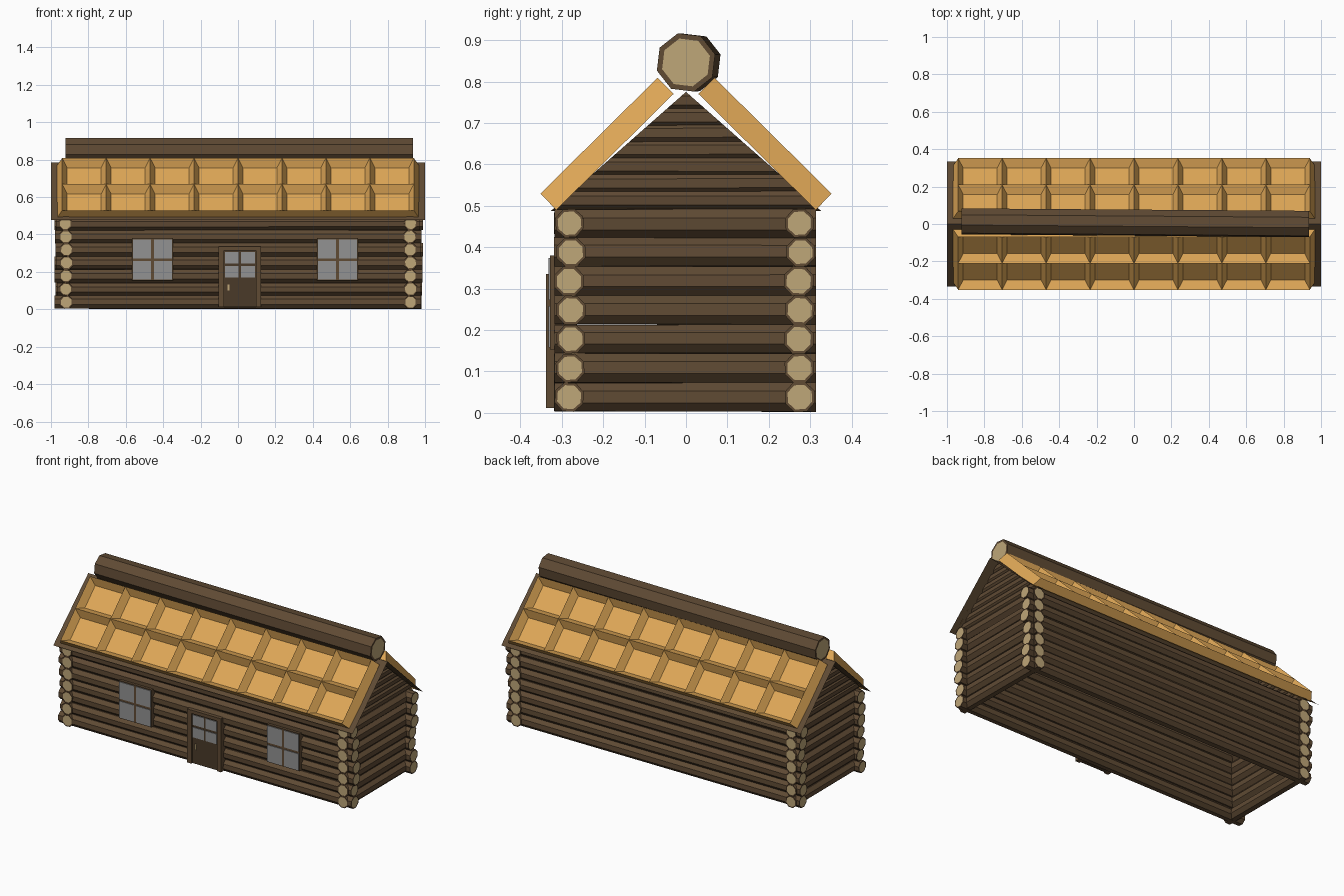
import bpy, bmesh, math, random
from mathutils import Vector

if "Cube" in bpy.data.objects:
    bpy.data.objects.remove(bpy.data.objects["Cube"])
random.seed(4)


def mat(name, rgb):
    m = bpy.data.materials.new(name)
    m.diffuse_color = (*rgb, 1)
    m.use_nodes = True
    m.node_tree.nodes["Principled BSDF"].inputs["Base Color"].default_value = m.diffuse_color
    return m


BARK = mat("bark brown", (0.115, 0.069, 0.034))
CUT = mat("cut wood tan", (0.52, 0.385, 0.19))
GOLD = mat("golden roof", (0.74, 0.39, 0.095))
DOOR = mat("dark door wood", (0.068, 0.042, 0.022))
GLASS = mat("window grey", (0.29, 0.29, 0.29))


def finish(name, bm, mats):
    bmesh.ops.recalc_face_normals(bm, faces=bm.faces)
    me = bpy.data.meshes.new(name)
    bm.to_mesh(me)
    bm.free()
    for m in mats:
        me.materials.append(m)
    ob = bpy.data.objects.new(name, me)
    bpy.context.collection.objects.link(ob)
    return ob


def add_log(bm, p0, p1, r0, r1, spin=0.0, cap=1):
    """Eight-sided log with a cut-wood disc inside a bark rim at each end."""
    p0, p1 = Vector(p0), Vector(p1)
    d = (p1 - p0).normalized()
    side = d.cross(Vector((0, 0, 1))).normalized()
    up = side.cross(d)

    def ring(p, r):
        angs = [math.pi / 8 + spin + i * math.pi / 4 for i in range(8)]
        return [bm.verts.new(p + r * (math.cos(a) * side + math.sin(a) * up)) for a in angs]
    rings = [ring(p0, r0 * 0.82), ring(p0, r0), ring(p1, r1), ring(p1, r1 * 0.82)]
    for a, b in zip(rings, rings[1:]):
        for i in range(8):
            j = (i + 1) % 8
            bm.faces.new((a[i], a[j], b[j], b[i]))
    for end in (rings[0], rings[3]):
        bm.faces.new(end).material_index = cap


def jit(a):
    return random.uniform(-a, a)


# log walls: seven logs a side, crossing at the corners
ROWS = [0.038 + 0.07 * i for i in range(7)]
R = 0.0375
for name, y in (("front_wall_logs", -0.28), ("back_wall_logs", 0.275)):
    bm = bmesh.new()
    for z in ROWS:
        add_log(bm, (-0.975 + jit(0.01), y + jit(0.003), z), (0.98 + jit(0.01), y + jit(0.003), z),
                R + jit(0.001), R + jit(0.001), jit(0.08))
    finish(name, bm, [BARK, CUT])
for name, x in (("left_wall_logs", -0.92), ("right_wall_logs", 0.92)):
    bm = bmesh.new()
    for z in ROWS:
        add_log(bm, (x + jit(0.003), -0.318, z), (x + jit(0.003), 0.314, z),
                R + jit(0.001), R + jit(0.001), jit(0.08))
    finish(name, bm, [BARK, CUT])

# gable ends: smaller logs trimmed to the roof slope
for name, x in (("left_gable", -0.92), ("right_gable", 0.92)):
    bm = bmesh.new()
    for i in range(8):
        z = 0.515 + 0.04 * i
        add_log(bm, (x, -0.36, z + jit(0.002)), (x, 0.36, z + jit(0.002)), 0.029, 0.029, jit(0.08), 0)
    for s in (-1, 1):
        res = bmesh.ops.bisect_plane(bm, geom=bm.verts[:] + bm.edges[:] + bm.faces[:],
                                     plane_co=(0, 0, 0.775), plane_no=(0, s * 0.275, 0.312),
                                     clear_outer=True)
        edges = [e for e in res["geom_cut"] if isinstance(e, bmesh.types.BMEdge)]
        bmesh.ops.holes_fill(bm, edges=edges)
    finish(name, bm, [BARK])

# thin roof boards under the tiles
bm = bmesh.new()
for s in (-1, 1):
    bm.faces.new([bm.verts.new(c) for c in ((-1, s * 0.335, 0.477), (1, s * 0.335, 0.477),
                                            (1, 0, 0.786), (-1, 0, 0.786))])
finish("roof_boards", bm, [BARK])

# roof tiles: sunken panels between sharp V ridges, 8 x 2 on each slope
U = Vector((0.283, 0.28)).normalized()
N = Vector((-U.y, U.x))
LEN, H, FLOOR = 0.398, 0.055, 0.01
PITCH, INX, INS = 0.235, 0.027, 0.03


def roof_side(name, sgn):
    bm = bmesh.new()

    def v(x, s, h):
        q = Vector((-0.313, 0.49)) + U * s + N * h
        return bm.verts.new((x, q.x * sgn, q.y))

    def face(*pts):
        bm.faces.new([v(*p) for p in pts])
    for c in range(8):
        x0, x1 = (c - 4) * PITCH, (c - 3) * PITCH
        for r in range(2):
            s0, s1 = r * LEN / 2, (r + 1) * LEN / 2
            top = [(x0, s0, H), (x1, s0, H), (x1, s1, H), (x0, s1, H)]
            a, b, e, f = x0 + INX, x1 - INX, s0 + INS, s1 - INS
            low = [(a, e, FLOOR), (b, e, FLOOR), (b, f, FLOOR), (a, f, FLOOR)]
            face(*low)
            for i in range(4):
                j = (i + 1) % 4
                face(top[i], top[j], low[j], low[i])
    # outer walls: square at eave and peak, sloped at both ends
    xe, xb = 4 * PITCH, 4 * PITCH + INX
    for s in (0, LEN):
        face((-xe, s, H), (xe, s, H), (xb, s, 0), (-xb, s, 0))
    for k in (-1, 1):
        face((k * xe, 0, H), (k * xe, LEN / 2, H), (k * xe, LEN, H), (k * xb, LEN, 0), (k * xb, 0, 0))
    bmesh.ops.remove_doubles(bm, verts=bm.verts, dist=0.0005)
    finish(name, bm, [GOLD])


roof_side("front_roof_tiles", 1)
roof_side("back_roof_tiles", -1)

# ridge log, laid slightly askew
bm = bmesh.new()
add_log(bm, (-0.922, 0.014, 0.846), (0.935, 0.0, 0.846), 0.072, 0.073, 0.12)
finish("ridge_log", bm, [BARK, CUT])


def box(name, x0, x1, y0, y1, z0, z1, m):
    bm = bmesh.new()
    bmesh.ops.create_cube(bm, size=1)
    for w in bm.verts:
        w.co = ((x0 + x1) / 2 + w.co.x * (x1 - x0), (y0 + y1) / 2 + w.co.y * (y1 - y0),
                (z0 + z1) / 2 + w.co.z * (z1 - z0))
    return finish(name, bm, [m])


def panes(name, xs, zs, y):
    for i, (a, b) in enumerate(xs):
        for j, (c, d) in enumerate(zs):
            box(f"{name}_pane_{i}{j}", a, b, y - 0.003, y + 0.003, c, d, GLASS)


# door: frame, leaf, four panes and handle
box("door_frame_left", -0.103, -0.075, -0.338, -0.29, 0.012, 0.315, BARK)
box("door_frame_right", 0.095, 0.123, -0.338, -0.29, 0.012, 0.315, BARK)
box("door_frame_top", -0.103, 0.123, -0.338, -0.29, 0.315, 0.335, BARK)
box("door_leaf", -0.075, 0.095, -0.328, -0.29, 0.012, 0.315, DOOR)
panes("door", [(-0.07, 0.004), (0.015, 0.09)], [(0.17, 0.231), (0.245, 0.306)], -0.329)
box("door_handle", -0.056, -0.046, -0.336, -0.328, 0.1, 0.132, CUT)

# two four-pane windows
for name, cx in (("left_window", -0.457), ("right_window", 0.532)):
    box(name + "_frame", cx - 0.11, cx + 0.11, -0.328, -0.29, 0.153, 0.38, BARK)
    panes(name, [(cx - 0.105, cx - 0.007), (cx + 0.007, cx + 0.105)],
          [(0.158, 0.258), (0.272, 0.374)], -0.329)
